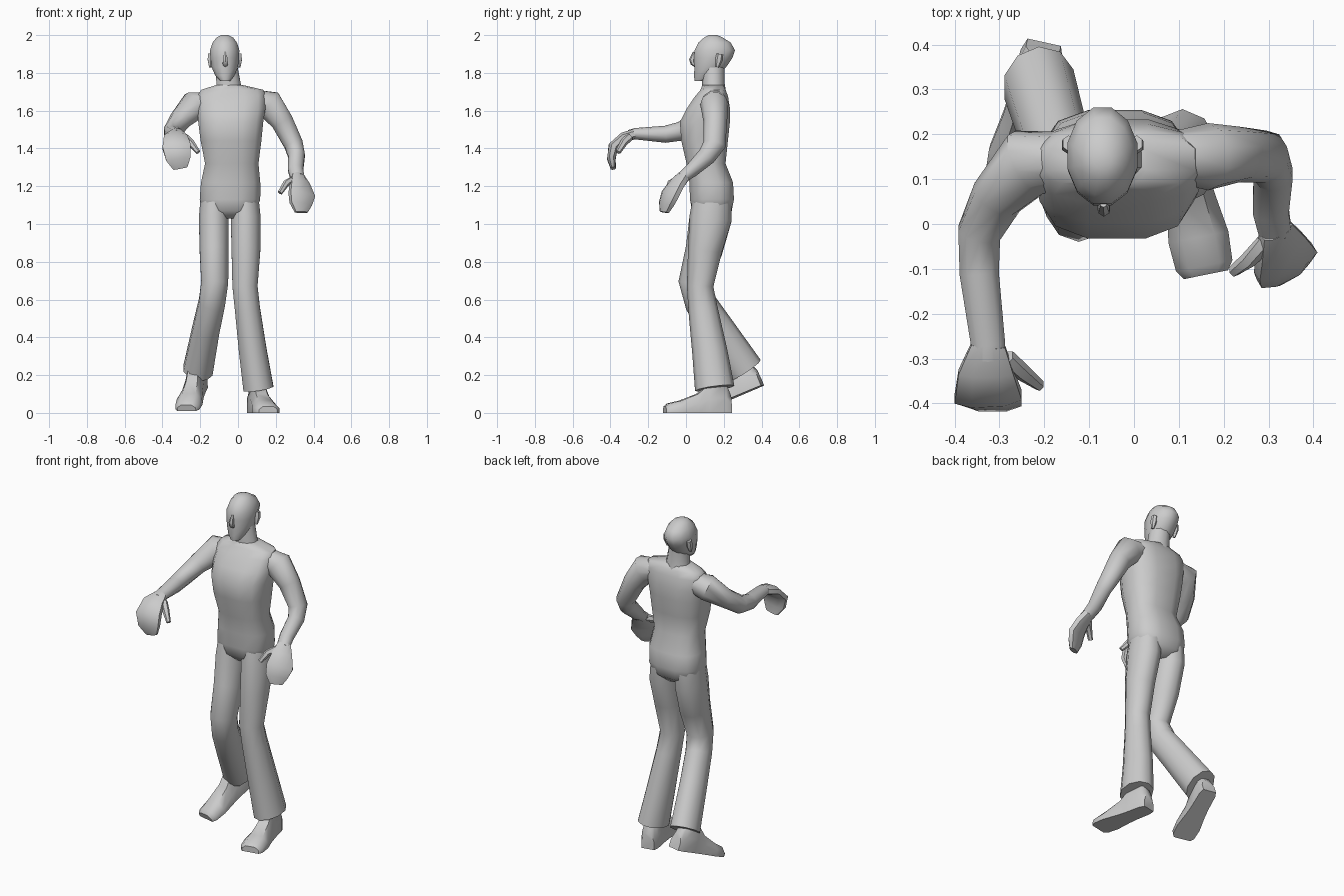
import bpy, bmesh
from math import cos, sin, pi, copysign
from mathutils import Vector, Matrix


def skin(name, loops, angle=0.9):
    """Bridge equal-length point loops and cap both ends."""
    bm = bmesh.new()
    rows = [[bm.verts.new(p) for p in loop] for loop in loops]
    n = len(rows[0])
    for a, b in zip(rows, rows[1:]):
        for i in range(n):
            bm.faces.new((a[i], a[(i + 1) % n], b[(i + 1) % n], b[i]))
    bm.faces.new(rows[0])
    bm.faces.new(rows[-1])
    bmesh.ops.recalc_face_normals(bm, faces=bm.faces)
    mesh = bpy.data.meshes.new(name)
    bm.to_mesh(mesh)
    bm.free()
    ob = bpy.data.objects.new(name, mesh)
    bpy.context.collection.objects.link(ob)
    bpy.ops.object.select_all(action='DESELECT')
    ob.select_set(True)
    bpy.context.view_layer.objects.active = ob
    bpy.ops.object.shade_smooth_by_angle(angle=angle)
    return ob


def oval(c, u, v, a, b, n, power):
    pts = []
    for i in range(n):
        t = 2 * pi * (i + 0.5) / n
        x, y = (copysign(abs(k) ** power, k) for k in (cos(t), sin(t)))
        pts.append(c + u * a * x + v * b * y)
    return pts


def limb(name, rings, n=10, twist=0.0, power=1.0):
    """Rings (x, y, z, half width, half depth) set square to the path."""
    cs = [Vector(r[:3]) for r in rings]
    loops = []
    for i, r in enumerate(rings):
        d = (cs[min(i + 1, len(cs) - 1)] - cs[max(i - 1, 0)]).normalized()
        u = Vector((1, 0, 0))
        u = (u - d * u.dot(d)).normalized()
        v = d.cross(u)
        u2, v2 = u * cos(twist) + v * sin(twist), v * cos(twist) - u * sin(twist)
        loops.append(oval(cs[i], u2, v2, r[3], r[4], n, power))
    return skin(name, loops)


def stack(name, rings, n=12, power=1.0):
    """Level rings (z, x min, x max, y min, y max)."""
    X, Y = Vector((1, 0, 0)), Vector((0, 1, 0))
    return skin(name, [oval(Vector(((a + b) / 2, (c + d) / 2, z)), X, Y,
                            (b - a) / 2, (d - c) / 2, n, power)
                       for z, a, b, c, d in rings])


def shoe(name, heel, yaw, pitch):
    """Flat-soled foot pointing to -y from the heel."""
    m = Matrix.Translation(heel) @ Matrix.Rotation(yaw, 4, 'Z') @ Matrix.Rotation(pitch, 4, 'X')
    loops = []
    for y, w, h in ((0, .038, .09), (-.03, .048, .16), (-.12, .05, .15),
                    (-.18, .055, .10), (-.27, .068, .065), (-.335, .064, .05), (-.355, .05, .035)):
        prof = ((-w, 0), (-w, h * .5), (-w * .55, h), (w * .55, h), (w, h * .5), (w, 0))
        loops.append([m @ Vector((x, y, z)) for x, z in prof])
    skin(name, loops)


# Torso with pelvis and shoulders
stack("torso", [
    (1.03, -.09, .01, .07, .20), (1.07, -.185, .10, .03, .245),
    (1.13, -.207, .122, .018, .257), (1.22, -.20, .122, .015, .252),
    (1.32, -.178, .112, .0, .212), (1.44, -.202, .128, -.028, .225),
    (1.54, -.215, .138, -.036, .236), (1.61, -.22, .15, .0, .236),
    (1.675, -.22, .15, .045, .225), (1.71, -.20, .14, .075, .212),
    (1.735, -.12, .03, .085, .20)], power=.75)

# Neck and head
limb("neck", [(-.05, .15, 1.68, .085, .065), (-.05, .145, 1.74, .068, .06),
              (-.06, .145, 1.83, .06, .06)])
stack("head", [
    (1.757, -.095, -.04, .045, .10), (1.785, -.122, -.018, .04, .17),
    (1.83, -.142, .002, .042, .215), (1.88, -.149, .008, .038, .25),
    (1.92, -.151, .01, .042, .263), (1.96, -.137, -.003, .062, .24),
    (1.988, -.115, -.025, .095, .195), (2.0, -.09, -.05, .12, .165)])
limb("nose", [(-.068, .045, 1.91, .008, .008), (-.067, .032, 1.87, .014, .016),
              (-.067, .036, 1.85, .016, .012), (-.067, .05, 1.84, .012, .01)], n=6)
for side, x in (("right", -.146), ("left", .006)):
    limb(side + "_ear", [(x, .165, 1.83, .008, .01), (x, .175, 1.87, .017, .02),
                         (x, .18, 1.90, .014, .018)], n=6)

# Arms: the right one reaches forward, the left one is bent by the hip
limb("right_arm", [
    (-.13, .15, 1.645, .055, .055), (-.235, .137, 1.625, .082, .076),
    (-.305, .06, 1.55, .06, .055), (-.345, -.02, 1.492, .05, .052),
    (-.345, -.11, 1.475, .046, .045), (-.325, -.27, 1.478, .04, .03),
    (-.325, -.30, 1.47, .04, .028)])
limb("left_arm", [
    (.08, .15, 1.66, .055, .055), (.165, .15, 1.635, .08, .075),
    (.235, .155, 1.54, .062, .062), (.295, .15, 1.42, .052, .06),
    (.31, .11, 1.36, .046, .05), (.305, .03, 1.285, .042, .038),
    (.315, -.02, 1.245, .038, .03)])

# Mitten hands with thumbs
limb("right_hand", [
    (-.325, -.27, 1.478, .04, .028), (-.33, -.33, 1.462, .065, .026),
    (-.325, -.385, 1.41, .08, .028), (-.315, -.395, 1.345, .07, .024),
    (-.305, -.385, 1.295, .04, .015)], n=8, power=.8)
limb("right_thumb", [(-.285, -.30, 1.46, .022, .022), (-.25, -.33, 1.43, .02, .02),
                     (-.21, -.36, 1.38, .012, .014)], n=6)
limb("left_hand", [
    (.315, -.01, 1.255, .038, .03), (.328, -.05, 1.21, .06, .03),
    (.338, -.085, 1.155, .078, .03), (.332, -.105, 1.105, .065, .027),
    (.335, -.115, 1.062, .038, .017)], n=8, twist=-.5, power=.8)
limb("left_thumb", [(.295, -.04, 1.235, .022, .022), (.255, -.08, 1.215, .018, .02),
                    (.222, -.105, 1.165, .013, .014)], n=6)

# Flared trouser legs
limb("right_leg", [
    (-.125, .14, 1.16, .075, .10), (-.128, .13, 1.03, .083, .112),
    (-.127, .095, .86, .08, .098), (-.123, .04, .69, .075, .08),
    (-.138, .075, .585, .073, .083), (-.17, .17, .44, .075, .09),
    (-.212, .312, .225, .082, .10)])
limb("left_leg", [
    (.035, .14, 1.16, .075, .10), (.041, .13, 1.03, .083, .112),
    (.042, .10, .86, .08, .09), (.037, .075, .67, .07, .07),
    (.05, .09, .55, .07, .078), (.078, .125, .33, .077, .093),
    (.108, .152, .13, .084, .105)])

# Feet: left flat on the ground, right pushing off with the heel raised
shoe("left_foot", (.09, .235, 0), .2, 0)
shoe("right_foot", (-.20, .405, .145), -.22, .39)
